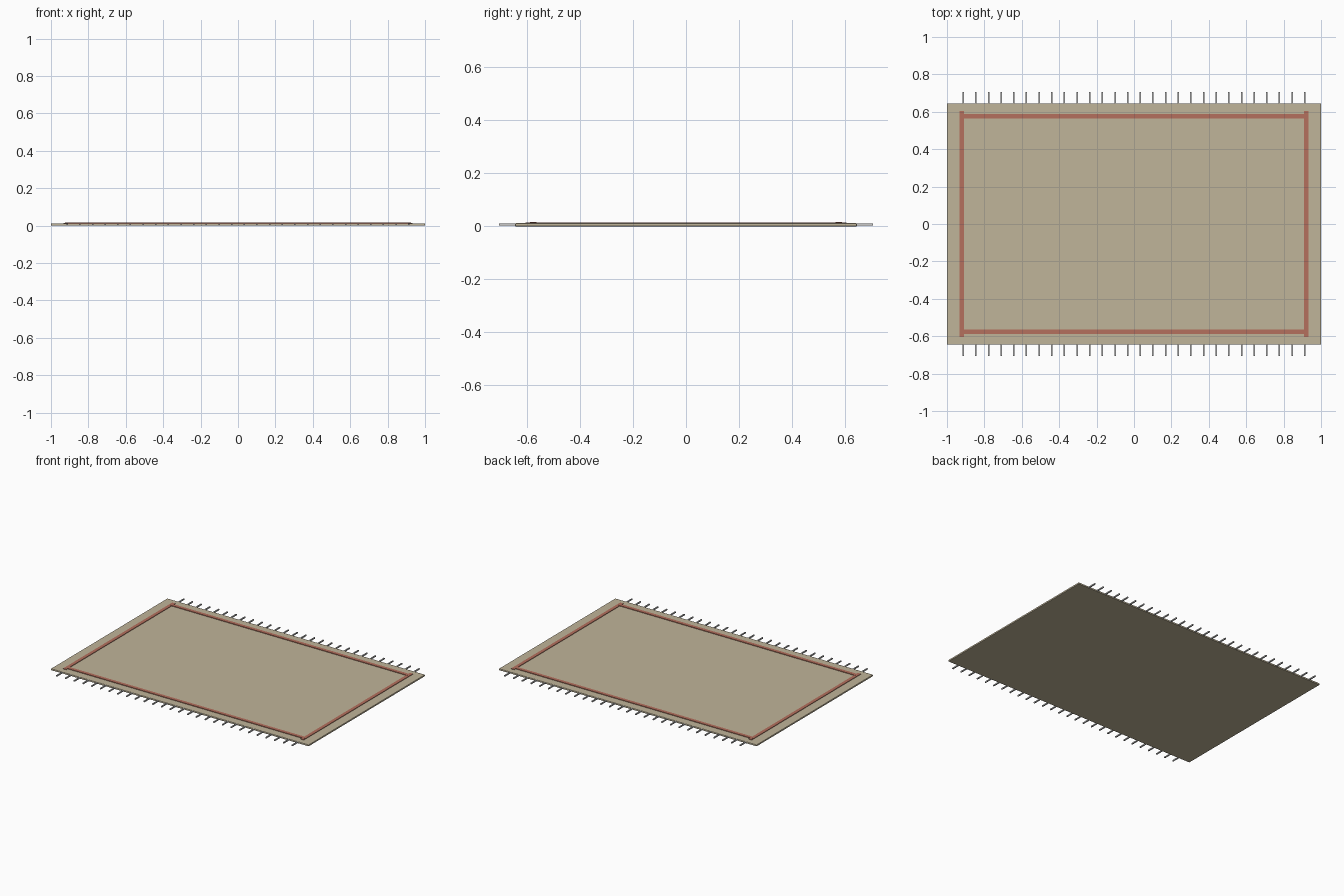
import bpy

if "Cube" in bpy.data.objects:
    bpy.data.objects.remove(bpy.data.objects["Cube"])

def material(name, color):
    m = bpy.data.materials.new(name)
    m.diffuse_color = (*color, 1)
    m.use_nodes = True
    m.node_tree.nodes["Principled BSDF"].inputs["Base Color"].default_value = m.diffuse_color
    return m

tan = material("tan_weave", (0.53, 0.46, 0.32))
red = material("red_band", (0.46, 0.16, 0.11))

def box(name, center, size, mat=None, bevel=0):
    bpy.ops.mesh.primitive_cube_add(size=1, location=center)
    o = bpy.context.object
    o.name = name
    o.scale = size
    bpy.ops.object.transform_apply(location=False, rotation=False, scale=True)
    if mat:
        o.data.materials.append(mat)
    if bevel:
        b = o.modifiers.new("soft_edge", "BEVEL")
        b.width, b.segments = bevel, 2
    return o

# Woven rug body
box("rug_body", (0, 0, 0.006), (2, 1.29, 0.012), tan, 0.003)

# Raised border bands
for s, side in ((-1, "a"), (1, "b")):
    box(f"long_border_{side}", (0, s * 0.577, 0.013), (1.85, 0.024, 0.006), red)
    box(f"short_border_{side}", (s * 0.922, 0, 0.0125), (0.024, 1.21, 0.006), red)

# Fringe along both long edges
count = 28
for s, side in ((-1, "front"), (1, "back")):
    for i in range(count):
        x = -0.913 + 1.826 * i / (count - 1)
        box(f"{side}_fringe_{i + 1}", (x, s * 0.67, 0.007), (0.008, 0.07, 0.008))
